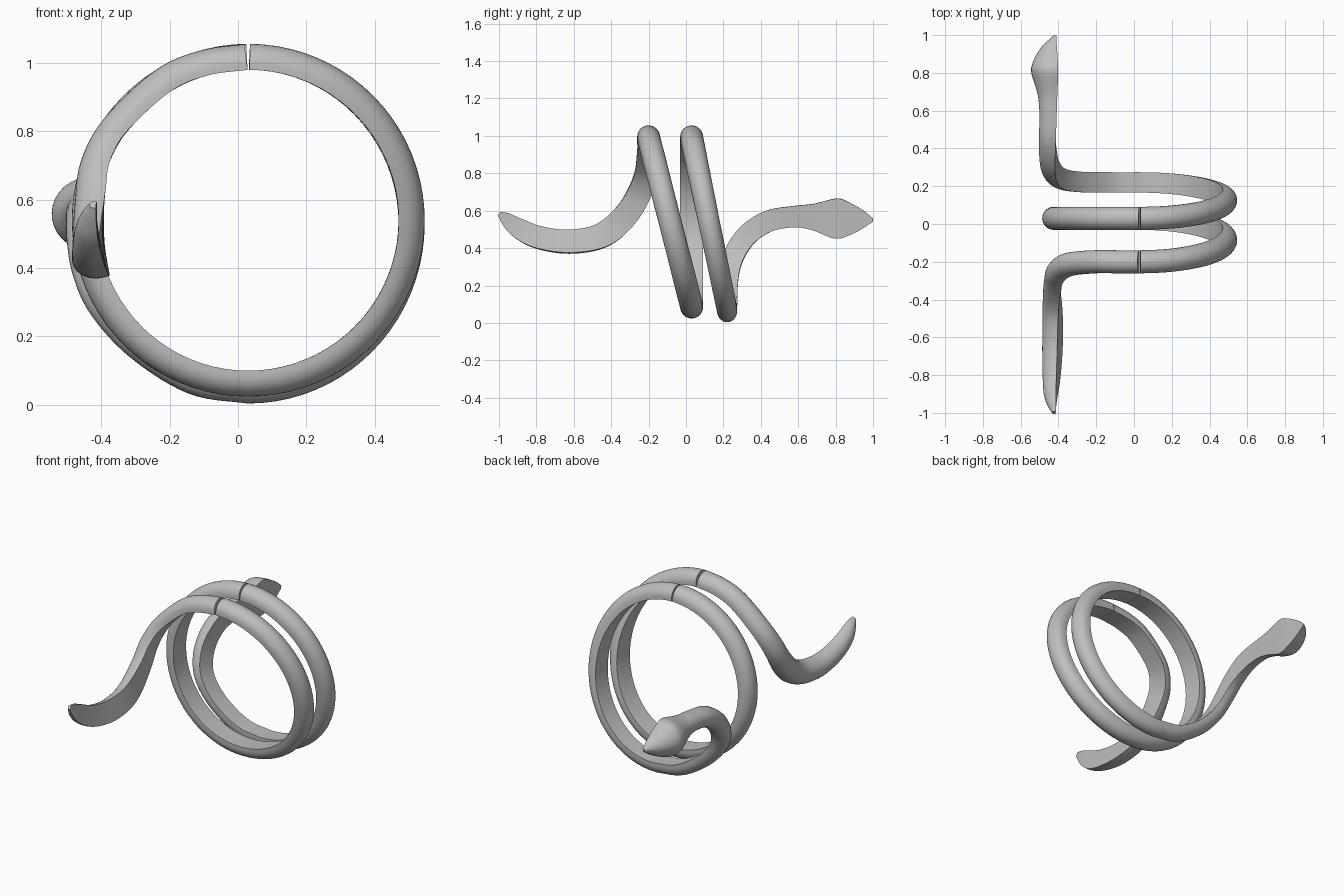
import bpy, bmesh, math
from mathutils import Vector

if "Cube" in bpy.data.objects:
    bpy.data.objects.remove(bpy.data.objects["Cube"], do_unlink=True)

CX, CZ, R = 0.03, 0.54, 0.44     # ring axis and inner radius
W, D = 0.122, 0.076              # band width and thickness
GAP = 0.005                      # half angle of the seam at the top

metal = bpy.data.materials.new("grey metal")
metal.use_nodes = True
GREY = (0.52, 0.52, 0.52, 1)
metal.diffuse_color = GREY
metal.node_tree.nodes["Principled BSDF"].inputs["Base Color"].default_value = GREY


def half_turn(y0, y1, side, a0, a1, low=0.10, w1=W, steps=40):
    """Half ring; angle runs from the top (0) to the bottom (pi)."""
    rows = []
    for i in range(steps + 1):
        a = a0 + (a1 - a0) * i / steps
        t = (1 - math.cos(a)) / 2
        z = 0.98 + (low - 0.98) * t
        rows.append((CX + side * R * math.sin(a), y0 + (y1 - y0) * t, z, W + (w1 - W) * t, D))
    return rows


def spline(keys, steps=7):
    """Smooth curve through (x, y, z, width, thickness) keys."""
    k = [Vector(p) for p in keys]
    k = [k[0] * 2 - k[1]] + k + [k[-1] * 2 - k[-2]]
    rows = []
    for a, b, c, d in zip(k, k[1:], k[2:], k[3:]):
        for i in range(steps):
            t = i / steps
            rows.append(tuple(0.5 * (2 * b + (c - a) * t + (2 * a - 5 * b + 4 * c - d) * t ** 2
                                     + (3 * b - a - 3 * c + d) * t ** 3)))
    rows.append(tuple(keys[-1]))
    return rows


def band(name, rows, arc=16):
    """Sweep a section that is flat inside and round outside."""
    bm = bmesh.new()
    pts = [Vector(r[:3]) for r in rows]
    rings = []
    for i, (p, row) in enumerate(zip(pts, rows)):
        w, d = row[3:]
        tangent = (pts[min(i + 1, len(pts) - 1)] - pts[max(i - 1, 0)]).normalized()
        inward = Vector((CX - p.x, 0, CZ - p.z))
        inward = (inward - tangent * inward.dot(tangent)).normalized()
        across = tangent.cross(inward)
        wall = d * 0.2
        ring = [bm.verts.new(p + across * w / 2), bm.verts.new(p - across * w / 2)]
        for j in range(arc + 1):
            a = math.pi * j / arc
            ring.append(bm.verts.new(p - across * math.cos(a) * w / 2
                                     - inward * (wall + (d - wall) * math.sin(a))))
        rings.append(ring)
    n = len(rings[0])
    for r0, r1 in zip(rings, rings[1:]):
        for j in range(n):
            bm.faces.new((r0[j], r0[(j + 1) % n], r1[(j + 1) % n], r1[j]))
    bm.faces.new(rings[0])
    bm.faces.new(rings[-1][::-1])
    bmesh.ops.recalc_face_normals(bm, faces=bm.faces)
    mesh = bpy.data.meshes.new(name)
    bm.to_mesh(mesh)
    bm.free()
    mesh.materials.append(metal)
    obj = bpy.data.objects.new(name, mesh)
    bpy.context.collection.objects.link(obj)
    bpy.ops.object.select_all(action='DESELECT')
    obj.select_set(True)
    bpy.context.view_layer.objects.active = obj
    bpy.ops.object.shade_smooth_by_angle(angle=math.radians(40))


# Tail: curls up at the tip, then climbs to the top of the ring
band("tail", spline([
    (-0.415, -1.0, 0.585, 0.025, 0.02),
    (-0.413, -0.96, 0.555, 0.07, 0.045),
    (-0.41, -0.9, 0.51, 0.105, 0.068),
    (-0.40, -0.8, 0.463, 0.12, 0.085),
    (-0.392, -0.65, 0.438, 0.125, 0.095),
    (-0.39, -0.5, 0.453, 0.13, 0.095),
    (-0.393, -0.4, 0.5, 0.135, 0.09),
    (-0.392, -0.31, 0.59, 0.132, 0.085),
    (-0.383, -0.25, 0.69, 0.128, 0.08),
    (-0.33, -0.213, 0.793, 0.124, D),
    (-0.2, -0.2, 0.915, W, D),
    (-0.09, -0.2, 0.963, W, D),
    (CX - 0.002, -0.2, 0.98, W, D)]))

# Full coil: slanted on one side, upright on the other
band("middle_coil",
     half_turn(-0.2, 0.03, 1, GAP, math.pi)
     + half_turn(0.03, 0.03, -1, math.pi, GAP)[1:])

# Last coil, neck and flat-bellied head
band("head_coil",
     half_turn(0.03, 0.22, 1, GAP, math.pi, low=0.08, w1=0.108)
     + spline([
         (CX, 0.22, 0.08, 0.108, D),
         (-0.12, 0.22, 0.105, 0.108, D),
         (-0.27, 0.222, 0.20, 0.108, D),
         (-0.365, 0.237, 0.31, 0.11, 0.08),
         (-0.402, 0.277, 0.405, 0.112, 0.085),
         (-0.413, 0.345, 0.487, 0.113, 0.088),
         (-0.415, 0.45, 0.547, 0.114, 0.088),
         (-0.413, 0.58, 0.568, 0.114, 0.088),
         (-0.41, 0.68, 0.566, 0.142, 0.1),
         (-0.406, 0.8, 0.558, 0.214, 0.138),
         (-0.407, 0.87, 0.555, 0.178, 0.125),
         (-0.41, 0.94, 0.553, 0.105, 0.08),
         (-0.412, 1.0, 0.55, 0.018, 0.012)])[1:])
